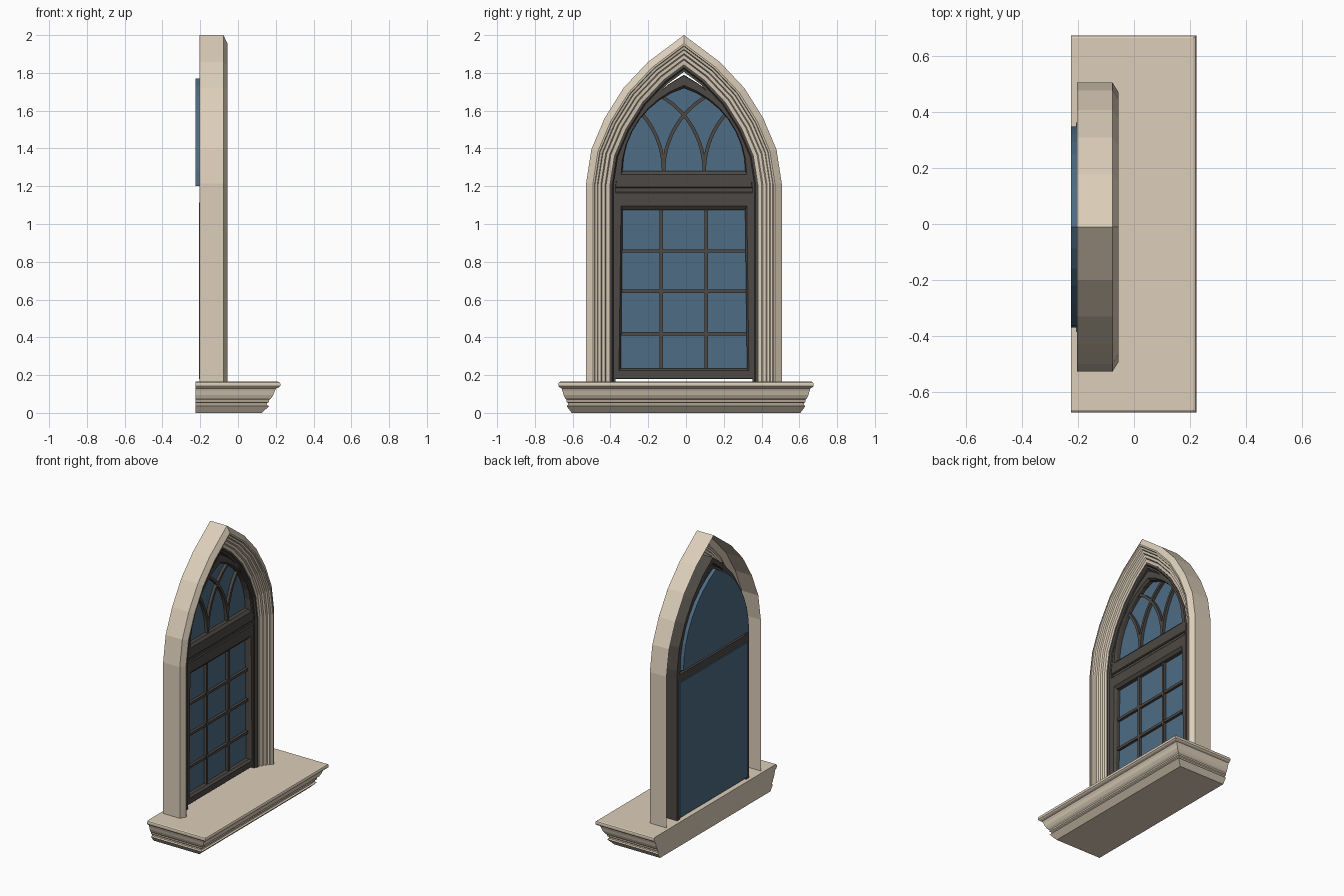
import bpy, bmesh, math
from mathutils import Vector

if "Cube" in bpy.data.objects:
    bpy.data.objects.remove(bpy.data.objects["Cube"])

CY = -0.011          # window centre line in y
SILL = 0.165         # sill top


def mat(name, c):
    m = bpy.data.materials.new(name)
    m.diffuse_color = (*c, 1)
    m.use_nodes = True
    m.node_tree.nodes["Principled BSDF"].inputs["Base Color"].default_value = m.diffuse_color
    return m


STONE = mat("stone", (0.72, 0.62, 0.49))
DARK = mat("dark_frame", (0.075, 0.066, 0.058))
GLASS = mat("glass", (0.075, 0.15, 0.23))


def loft(name, loops, material, closed=True, wrap=False, caps=False):
    """Skin a list of equal-length loops of (x, y, z)."""
    bm = bmesh.new()
    rows = [[bm.verts.new(p) for p in lp] for lp in loops]
    n = len(rows[0])
    pairs = list(zip(rows, rows[1:])) + ([(rows[-1], rows[0])] if wrap else [])
    for a, b in pairs:
        for i in range(n if closed else n - 1):
            j = (i + 1) % n
            bm.faces.new((a[i], a[j], b[j], b[i]))
    if caps:
        bm.faces.new(rows[0])
        bm.faces.new(rows[-1])
    if wrap and not closed:                      # end caps of a solid strip
        bm.faces.new([r[0] for r in rows])
        bm.faces.new([r[-1] for r in rows])
    bmesh.ops.recalc_face_normals(bm, faces=bm.faces)
    me = bpy.data.meshes.new(name)
    bm.to_mesh(me)
    bm.free()
    me.materials.append(material)
    ob = bpy.data.objects.new(name, me)
    bpy.context.collection.objects.link(ob)
    return ob


def at(x, pts):
    """Place a (y, z) outline at depth x, on the window centre line."""
    return [(x, y + CY, z) for y, z in pts]


def inset(pts, d):
    """Mitred offset of an open path, to the right of its direction."""
    P = [Vector(p) for p in pts]
    out = []
    for i, p in enumerate(P):
        t = [(P[k + 1] - P[k]).normalized() for k in (i - 1, i) if 0 <= k < len(P) - 1]
        ns = [Vector((v.y, -v.x)) for v in t]
        m = sum(ns, Vector((0, 0))).normalized()
        out.append(tuple(p + m * (d / m.dot(ns[0]))))
    return out


def half_width(w, z0, z1, z):
    """Half width of a pointed arch at height z."""
    h = z1 - z0
    r = (w * w + h * h) / (2 * w)
    return math.sqrt(max(r * r - (z - z0) ** 2, 0)) - (r - w)


def arch(w, z0, z1, n=8):
    """Closed pointed-arch outline, left foot over the apex to right foot."""
    h = z1 - z0
    r = (w * w + h * h) / (2 * w)
    a = math.asin(h / r)
    side = [(r * math.cos(a * i / n) - (r - w), z0 + r * math.sin(a * i / n)) for i in range(n)]
    return [(-y, z) for y, z in side] + [(0, z1)] + side[::-1]


def blend(a, b, t):
    return [(p[0] + (q[0] - p[0]) * t, p[1] + (q[1] - p[1]) * t) for p, q in zip(a, b)]


def strip(name, path, w, x0, x1):
    """Solid bar of width w following a path."""
    a, b = inset(path, -w / 2), inset(path, w / 2)
    loft(name, [at(x0, a), at(x1, a), at(x1, b), at(x0, b)], DARK, closed=False, wrap=True)


def sash(name, outer, inner):
    """Frame with a chamfer running down to the glass."""
    mid = blend(outer, inner, 0.8)
    edge = blend(outer, inner, 0.06)
    loft(name, [at(-0.2, outer), at(-0.13, outer), at(-0.125, edge), at(-0.125, mid),
                at(-0.14, inner), at(-0.2, inner)], DARK, wrap=True)


# Moulded sill, mitred at both ends and flat at the back
sill = [(0.012, 0.165), (0.003, 0.161), (0, 0.155), (0, 0.142), (0.008, 0.135), (0.022, 0.13),
        (0.03, 0.115), (0.037, 0.095), (0.048, 0.078), (0.06, 0.068), (0.06, 0.058),
        (0.07, 0.052), (0.07, 0.042), (0.06, 0.036), (0.066, 0.03), (0.097, 0)]
loops = []
for d, z in sill:
    s, f = 0.675 - 0.72 * d, 0.224 - d
    loops.append([(-0.225, -s, z), (f, -s, z), (f, s, z), (-0.225, s, z)])
loft("sill", loops, STONE, caps=True)

# Stone surround: moulding shell swept over the pointed arch
half = [(0.518, SILL), (0.518, 1.215), (0.49, 1.395), (0.42, 1.56), (0.32, 1.72), (0.19, 1.858)]
path = [(-y, z) for y, z in half] + [(0, 2.0)] + half[::-1]
moulding = [(0, -0.205), (0, -0.077), (0.036, -0.055), (0.045, -0.056), (0.048, -0.068),
            (0.06, -0.072), (0.064, -0.084), (0.078, -0.086), (0.084, -0.098), (0.1, -0.1),
            (0.106, -0.112), (0.125, -0.116), (0.125, -0.2)]
loft("stone_surround", [at(x, inset(path, d)) for d, x in moulding], STONE, closed=False)

# Dark jamb lining just inside the stone
lining = [(0.124, -0.2), (0.124, -0.112), (0.138, -0.112), (0.144, -0.122), (0.156, -0.122), (0.156, -0.2)]
loft("jamb_lining", [at(x, inset(path, d)) for d, x in lining], DARK, closed=False, wrap=True)

# Transom between the sashes
strip("transom", [(-0.38, 1.175), (0.38, 1.175)], 0.13, -0.18, -0.135)

# Upper arched sash with its pane
W, Z0, Z1 = 0.325, 1.28, 1.72
sash("upper_sash", arch(0.362, 1.19, 1.79), arch(W, Z0, Z1))
pane = arch(0.36, 1.2, 1.77)
loft("upper_pane", [at(-0.225, pane), at(-0.165, pane)], GLASS, caps=True)

# Intersecting tracery: the arch sides repeated from two posts
for shift, stop, label in ((0.217, 0.1085, "long"), (0.433, 0.2165, "short")):
    h = Z1 - Z0
    r = (W * W + h * h) / (2 * W)
    top = Z0 + math.sqrt(r * r - (stop + r - W) ** 2)
    zs = [Z0 - 0.01 + (top - Z0 + 0.015) * i / 10 for i in range(11)]
    for side in (-1, 1):
        pts = [(side * (half_width(W, Z0, Z1, z) - shift), z) for z in zs]
        strip("tracery_" + label, pts, 0.018, -0.17, -0.145)

# Lower sash with its pane
outer = [(-0.383, 0.18), (-0.37, 1.17), (0.37, 1.17), (0.383, 0.18)]
inner = [(-0.334, 0.235), (-0.324, 1.075), (0.324, 1.075), (0.334, 0.235)]
sash("lower_sash", outer, inner)
pane = [(-0.375, 0.18), (-0.375, 1.115), (0.375, 1.115), (0.375, 0.18)]
loft("lower_pane", [at(-0.207, pane), at(-0.165, pane)], GLASS, caps=True)

# Glazing bars
for y in (-0.119, 0.119):
    strip("vertical_bar", [(y, 0.23), (y, 1.08)], 0.018, -0.17, -0.145)
for z in (0.42, 0.645, 0.857):
    strip("horizontal_bar", [(-0.33, z), (0.33, z)], 0.018, -0.17, -0.147)
